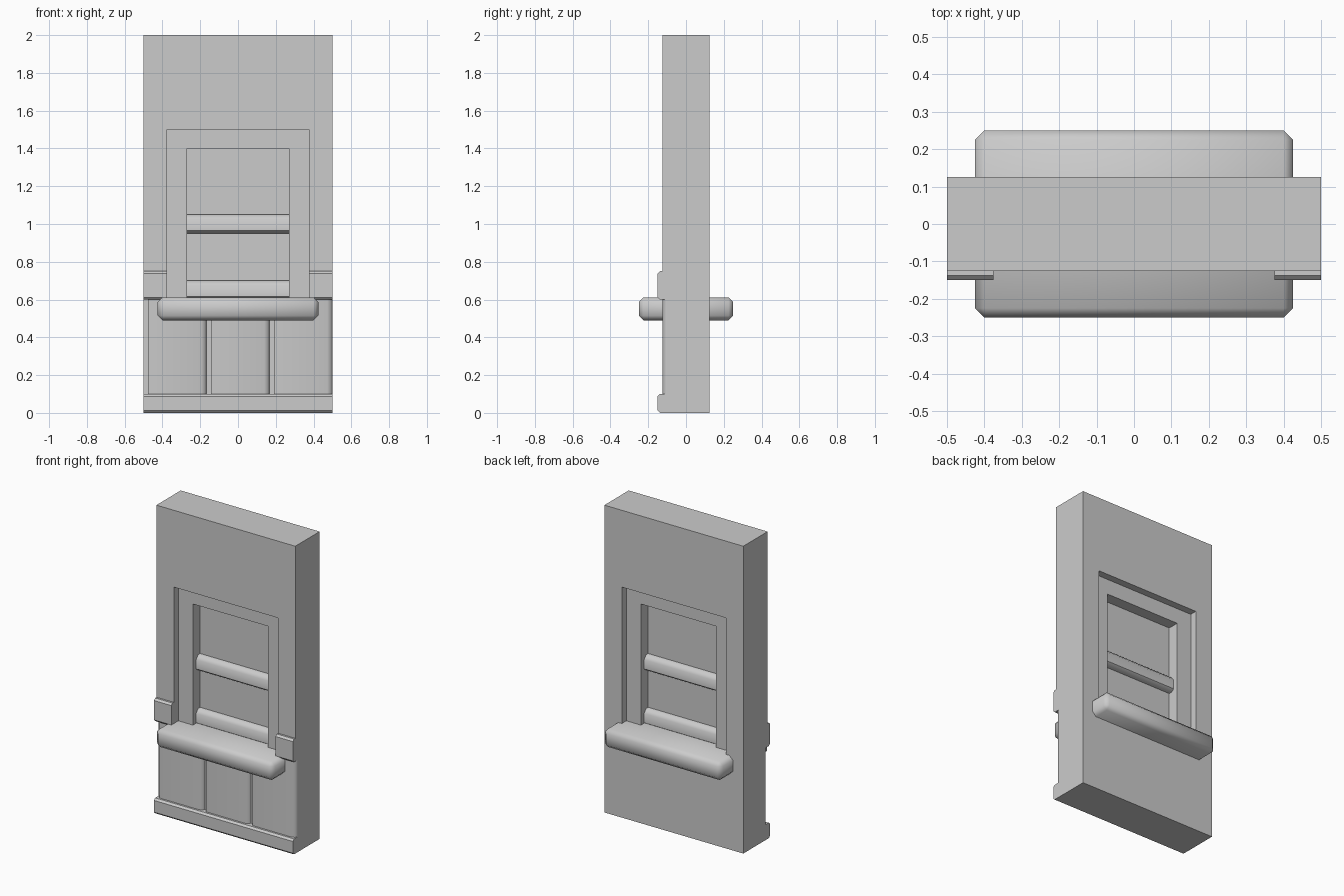
import bpy, bmesh, math
from mathutils import Vector

cube = bpy.data.objects.get("Cube")
if cube:
    bpy.data.objects.remove(cube, do_unlink=True)

GREY = (0.6, 0.6, 0.6, 1)
mat = bpy.data.materials.new("plain_grey")
mat.use_nodes = True
mat.diffuse_color = GREY
mat.node_tree.nodes["Principled BSDF"].inputs["Base Color"].default_value = GREY


def finish(name, bm, smooth=None):
    bmesh.ops.recalc_face_normals(bm, faces=bm.faces)
    mesh = bpy.data.meshes.new(name)
    bm.to_mesh(mesh)
    bm.free()
    mesh.materials.append(mat)
    obj = bpy.data.objects.new(name, mesh)
    bpy.context.collection.objects.link(obj)
    if smooth:
        activate(obj)
        bpy.ops.object.shade_smooth_by_angle(angle=math.radians(smooth))
    return obj


def activate(obj):
    bpy.ops.object.select_all(action='DESELECT')
    obj.select_set(True)
    bpy.context.view_layer.objects.active = obj


def box(name, x, y, z, bevel=0, smooth=None):
    """Box between (low, high) pairs, with optional chamfered edges."""
    bm = bmesh.new()
    bmesh.ops.create_cube(bm, size=1)
    for v in bm.verts:
        v.co = Vector(r[0] if c < 0 else r[1] for r, c in zip((x, y, z), v.co))
    if bevel:
        bmesh.ops.bevel(bm, geom=bm.edges[:], offset=bevel, segments=1, affect='EDGES')
    return finish(name, bm, smooth)


def prism(name, profile, axis, low, high, smooth=None):
    """Extrude a 2D profile along an axis; the profile fills the other two axes in order."""
    bm = bmesh.new()
    face = bm.faces.new([bm.verts.new(p[:axis] + (low,) + p[axis:]) for p in profile])
    new = bmesh.ops.extrude_face_region(bm, geom=[face])["geom"]
    move = Vector((0, 0, 0))
    move[axis] = high - low
    bmesh.ops.translate(bm, vec=move, verts=[g for g in new if isinstance(g, bmesh.types.BMVert)])
    return finish(name, bm, smooth)


def cut(obj, cutter):
    cutter.hide_render = True
    mod = obj.modifiers.new("cut", 'BOOLEAN')
    mod.operation, mod.solver, mod.object = 'DIFFERENCE', 'EXACT', cutter
    activate(obj)
    bpy.ops.object.modifier_apply(modifier=mod.name)
    bpy.data.objects.remove(cutter, do_unlink=True)


# Wall with a window opening and a recess for the panelling
W, D, OPEN = 0.5, 0.125, 0.375
wall = box("wall", (-W, W), (-D, D), (0, 2))
cut(wall, box("opening_cutter", (-OPEN, OPEN), (-1, 1), (0.6, 1.5)))
cut(wall, box("recess_cutter", (-1, 1), (-1, -0.102), (0.1, 0.6)))


# Skirting board and the two stubs of chair rail
def moulding(name, z0, z1, x0, x1):
    c, front = 0.012, -0.15
    prism(name, [(-0.1, z0), (front + c, z0), (front, z0 + c),
                 (front, z1 - c), (front + c, z1), (-0.1, z1)], 0, x0, x1)


moulding("skirting_board", 0, 0.1, -W, W)
moulding("right_chair_rail", 0.6, 0.75, -W, -OPEN)
moulding("left_chair_rail", 0.6, 0.75, OPEN, W)

# Wall panels, each with a sloped edge on one side and a groove on the other
for i, side in enumerate(("right", "middle", "left")):
    x0, x1 = -W + i / 3, -W + (i + 1) / 3
    prism(side + "_panel", [(x0 + 0.024, -0.1), (x0 + 0.024, -D), (x1 - 0.028, -D),
                            (x1 - 0.008, -0.116), (x1, -0.102), (x1, -0.1)],
          2, 0.1, 0.6, 50)

# Window frame, pane and sash rails
GLASS = 0.27
prism("window_frame", [(-OPEN, 0.6), (-OPEN, 1.5), (OPEN, 1.5), (OPEN, 0.6),
                       (GLASS, 0.6), (GLASS, 1.4), (-GLASS, 1.4), (-GLASS, 0.6)],
      1, -0.078, 0.078)
box("window_pane", (-GLASS, GLASS), (-0.004, 0.004), (0.6, 1.4))
for name, z in (("bottom_sash_rail", 0.6), ("middle_sash_rail", 0.95)):
    half = [(-0.025, z), (-0.045, z + 0.015), (-0.045, z + 0.075), (-0.025, z + 0.1)]
    prism(name, half + [(-y, h) for y, h in reversed(half)], 0, -GLASS, GLASS, 52)

# Sill running through the wall
box("window_sill", (-0.425, 0.425), (-0.25, 0.25), (0.49, 0.612), 0.025, 60)
